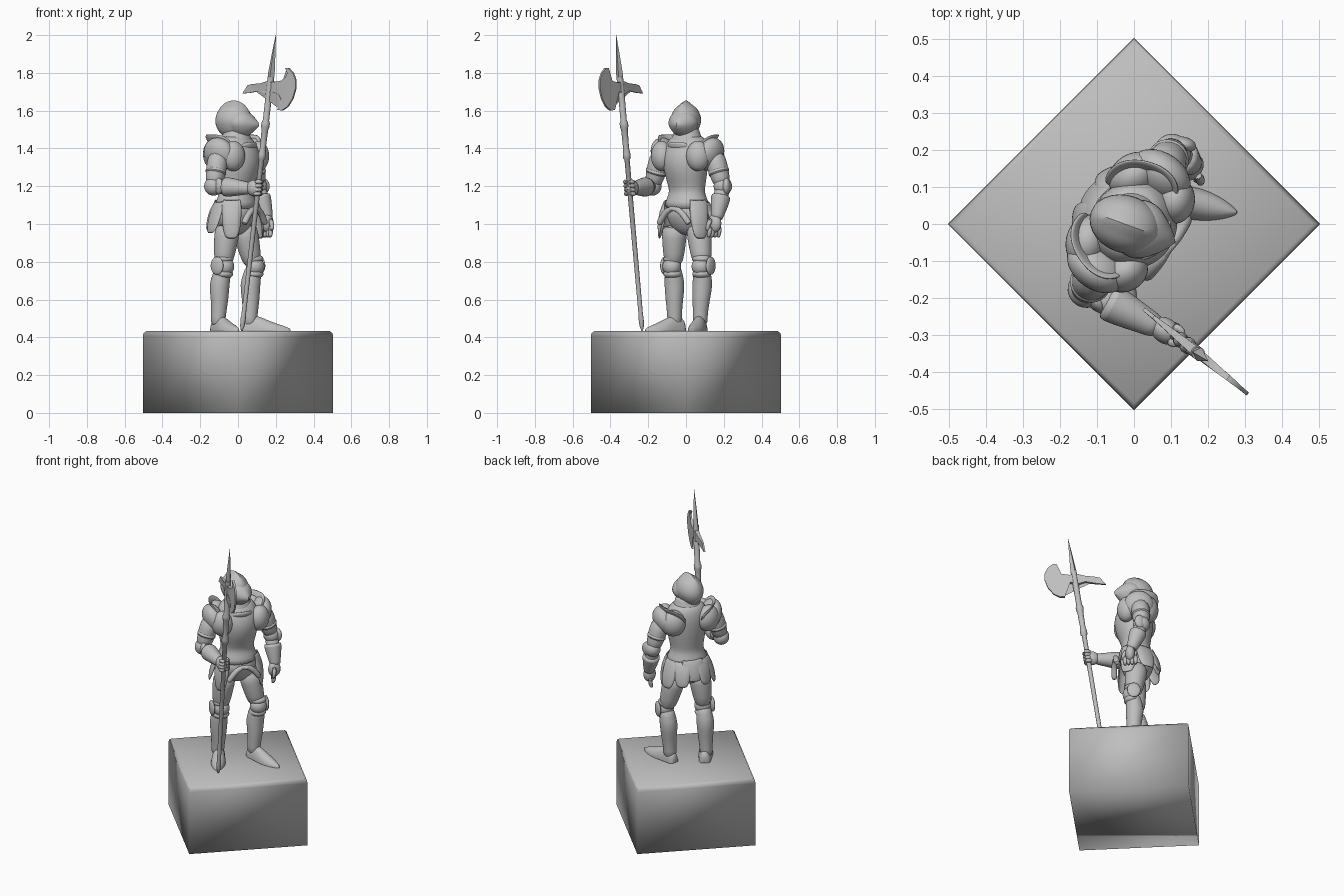
import bpy, bmesh, math
from mathutils import Vector, Matrix

if "Cube" in bpy.data.objects:
    bpy.data.objects.remove(bpy.data.objects["Cube"], do_unlink=True)

STEEL = bpy.data.materials.new("grey_steel")
STEEL.use_nodes = True
STEEL.diffuse_color = (0.52, 0.52, 0.52, 1)
STEEL.node_tree.nodes["Principled BSDF"].inputs["Base Color"].default_value = (0.52, 0.52, 0.52, 1)

YAW = math.radians(-35)
TURN = Matrix.Rotation(YAW, 3, 'Z')
MID = Vector((-0.01, 0.005, 0))


def body(f, l, z):
    """Forward, left, up of the figure to world."""
    return MID + TURN @ Vector((f, l, z))


def finish(name, bm, smooth=0, angle=40, thick=0):
    bmesh.ops.recalc_face_normals(bm, faces=bm.faces)
    me = bpy.data.meshes.new(name)
    bm.to_mesh(me)
    bm.free()
    ob = bpy.data.objects.new(name, me)
    bpy.context.collection.objects.link(ob)
    me.materials.append(STEEL)
    bpy.ops.object.select_all(action='DESELECT')
    ob.select_set(True)
    bpy.context.view_layer.objects.active = ob
    bpy.ops.object.shade_smooth_by_angle(angle=math.radians(angle))
    if thick:
        m = ob.modifiers.new("thickness", 'SOLIDIFY')
        m.thickness, m.offset = thick, 0
    if smooth:
        m = ob.modifiers.new("smooth", 'SUBSURF')
        m.levels = m.render_levels = smooth


def loft(name, rings, closed=True, **kw):
    bm = bmesh.new()
    rows = [[bm.verts.new(p) for p in r] for r in rings]
    n = len(rows[0])
    for a, b in zip(rows, rows[1:]):
        for i in range(n if closed else n - 1):
            j = (i + 1) % n
            bm.faces.new((a[i], a[j], b[j], b[i]))
    if closed:
        bm.faces.new(rows[0])
        bm.faces.new(rows[-1])
    finish(name, bm, **kw)


def limb(name, path, n=14, smooth=1, **kw):
    """Round tube through (point, radius) pairs."""
    pts = [Vector(p) for p, r in path]
    rings = []
    for i, (p, r) in enumerate(path):
        d = (pts[min(i + 1, len(pts) - 1)] - pts[max(i - 1, 0)]).normalized()
        side = d.cross(Vector((0.31, 0.95, 0.05))).normalized()
        up = side.cross(d)
        rings.append([pts[i] + r * (math.cos(t) * side + math.sin(t) * up)
                      for t in (math.tau * k / n for k in range(n))])
    loft(name, rings, smooth=smooth, **kw)


def oval_stack(name, sections, n=28):
    """Horizontal ovals given as height, forward shift, depth, width."""
    loft(name, [[body(s + rf * math.cos(t), rl * math.sin(t), z)
                 for t in (math.tau * k / n for k in range(n))]
                for z, s, rf, rl in sections], smooth=1)


def dome(name, c, radii, yaw=YAW, tilt=0, shape=None):
    bm = bmesh.new()
    bmesh.ops.create_uvsphere(bm, u_segments=28, v_segments=18, radius=1)
    m = Matrix.Rotation(yaw, 3, 'Z') @ Matrix.Rotation(tilt, 3, 'X')
    for v in bm.verts:
        p = shape(v.co.copy()) if shape else v.co
        v.co = Vector(c) + m @ Vector(a * b for a, b in zip(p, radii))
    finish(name, bm)


def plate(name, mid, half, rows, n=16, thick=0.008):
    """Curved plate around the body axis, rounded off at its far edge."""
    z0, f0, l0 = rows[0]
    rings = []
    for z, rf, rl in rows:
        ring = []
        for k in range(n + 1):
            s = 2 * k / n - 1
            w = 1 - 0.75 * abs(s) ** 4
            t = math.radians(mid + half * s)
            ring.append(body((f0 + (rf - f0) * w) * math.cos(t),
                             (l0 + (rl - l0) * w) * math.sin(t), z0 + (z - z0) * w))
        rings.append(ring)
    loft(name, rings, closed=False, thick=thick, smooth=1)


# Pedestal: closed block turned on its corner, softly rounded on top
loft("pedestal", [[(r * x, r * y, z) for x, y in ((1, 0), (0, 1), (-1, 0), (0, -1))]
                  for r, z in ((.504, 0), (.504, .405), (.5, .422), (.484, .434))], angle=100)

# Torso armour
oval_stack("cuirass", [(1.07, 0, .115, .132), (1.12, 0, .102, .12), (1.16, 0, .085, .1),
                       (1.19, 0, .085, .1), (1.26, .01, .108, .115), (1.34, .014, .12, .125),
                       (1.41, .003, .108, .125), (1.45, -.005, .085, .1), (1.47, -.005, .07, .08)])
oval_stack("gorget", [(1.42, 0, .1, .105), (1.45, 0, .08, .083), (1.49, 0, .066, .066), (1.51, 0, .066, .066)])
oval_stack("pelvis", [(.94, -.01, .03, .04), (.97, -.01, .07, .085), (1.03, -.01, .1, .12), (1.11, 0, .105, .125)])
plate("breast_neck_rim", 0, 45, [(1.4, .105, .1), (1.425, .112, .1), (1.435, .105, .095)])

# Skirt: arched front roll and plates hanging from the waist
limb("front_skirt_arch", [(body(.125 - .6 * l * l, l, 1.085 - 9 * l * l), .018)
                          for l in (-.1, -.08, -.05, -.02, .02, .05, .08, .1)], n=10)
for side, s in (("left", 1), ("right", -1)):
    plate(side + "_front_tasset", 64 * s, 25, [(1.13, .104, .12), (1.06, .135, .15), (.99, .148, .156), (.92, .145, .15)])
    plate(side + "_hip_tasset", 112 * s, 25, [(1.12, .104, .12), (1.06, .135, .15), (1, .155, .165), (.95, .16, .168)])
    plate(side + "_rear_tasset", 150 * s, 22, [(1.12, .104, .12), (1.07, .135, .145), (1.02, .15, .155), (.97, .155, .16)])
plate("rear_fauld", 180, 30, [(1.13, .104, .12), (1.07, .132, .14), (1.0, .145, .15)])


# Helmet: keeled skull with a pointed visor
def skull(p):
    p.z += 0.16 * max(0, 1 - abs(p.y) * 2.6) * max(0, p.z)
    p.y *= 1 + 0.2 * min(0, p.z)
    return p


def beak(p):
    k = max(0, p.x)
    p.x += 0.42 * k * k * max(0, 1 - abs(p.y) * 1.3) * max(0, 1 - abs(p.z + .1) * 1.2)
    p.y *= 1 + 0.25 * min(0, p.z)
    return p


HEAD = math.radians(-20)
c = body(0, -.01, 1.545)
fwd = Vector((math.cos(HEAD), math.sin(HEAD), 0))
dome("helmet_skull", c - 0.008 * fwd, (.099, .078, .094), HEAD, shape=skull)
dome("helmet_visor", c + 0.032 * fwd - Vector((0, 0, .014)), (.076, .08, .074), HEAD, shape=beak)

# Shoulders
for side, s in (("left", 1), ("right", -1)):
    dome(side + "_pauldron", body(-.005, .148 * s, 1.37), (.09, .06, .09), tilt=-.35 * s)
    dome(side + "_front_pauldron", body(.065, .118 * s, 1.36), (.054, .064, .08), YAW + .5 * s)
    dome(side + "_rear_pauldron", body(-.065, .11 * s, 1.37), (.058, .074, .082), YAW - .4 * s)
    plate(side + "_shoulder_flange", 108 * s, 50, [(1.385, .118, .125), (1.415, .13, .14), (1.445, .146, .156), (1.475, .164, .172)], thick=.01)

# Arms: shoulder, elbow, wrist
arms = {"right": ((-.1, -.13, 1.38), (-.13, -.178, 1.2), (.05, -.272, 1.19), -1),
        "left": ((.075, .145, 1.38), (.105, .195, 1.2), (.152, .165, 1.04), 1)}
for side, (sh, el, wr, s) in arms.items():
    sh, el, wr = Vector(sh), Vector(el), Vector(wr)
    limb(side + "_upper_arm", [(sh, .055), (sh.lerp(el, .4), .058), (sh.lerp(el, .75), .051), (el, .043)])
    a, d = sh.lerp(el, .55), (el - sh) * .1
    limb(side + "_arm_lame", [(a - d, .055), (a + d * .6, .06), (a + d, .053)])
    dome(side + "_elbow_cop", el, (.05, .048, .05))
    dome(side + "_elbow_wing", el + Vector((.028, -.03 if s < 0 else .02, 0)), (.035, .021, .043), YAW + .4 * s)
    limb(side + "_forearm", [(el, .04), (el.lerp(wr, .4), .044), (wr, .03)])
    limb(side + "_gauntlet_cuff", [(el.lerp(wr, .3), .048), (el.lerp(wr, .36), .056), (el.lerp(wr, .7), .045),
                                   (wr, .034), (wr + (wr - el) * .1, .031)])


# Halberd
def shaft(z):
    t = (z - .435) / 1.565
    return Vector((.02 + .18 * t, -.232 - .138 * t, z))


limb("halberd_shaft", [(shaft(z), r) for z, r in (
    (.435, .004), (.46, .012), (.5, .014), (.52, .012), (1.34, .014), (1.35, .021), (1.37, .021),
    (1.4, .016), (1.5, .018), (1.515, .023), (1.535, .023), (1.55, .017), (1.78, .018))], n=12, smooth=0)
limb("halberd_spike", [(shaft(z), r) for z, r in ((1.76, .015), (1.79, .019), (1.9, .01), (2, .001))], n=4, smooth=0, angle=60)

# Blade outline: back spike, lower horn, cutting edge, upper horn
outline = [(-.02, .03), (-.06, .018), (-.12, .012), (-.15, .005), (-.178, -.04), (-.13, -.035), (-.06, -.022),
           (-.02, -.035), (.03, -.025), (.07, -.035), (.09, -.06), (.09, -.09), (.075, -.12), (.105, -.122),
           (.14, -.1), (.168, -.055), (.18, 0), (.172, .045), (.15, .08), (.115, .105), (.095, .105),
           (.113, .08), (.105, .055), (.075, .035), (.03, .025)]
u = Vector((.77, -.63, -.03)).normalized()
up = (shaft(2) - shaft(1)).normalized()
across = u.cross(up).normalized()
bm = bmesh.new()
faces = []
for s in (-1, 1):
    faces.append([bm.verts.new(shaft(1.725) + u * a + up * b + across * s * max(.005, .014 - .06 * abs(a)))
                  for a, b in outline])
    bm.faces.new(faces[-1])
for i in range(len(outline)):
    bm.faces.new((faces[0][i], faces[0][i - 1], faces[1][i - 1], faces[1][i]))
bmesh.ops.triangulate(bm, faces=[f for f in bm.faces if len(f.verts) > 4])
finish("halberd_blade", bm)

# Hands: right fist wraps the shaft, left hangs open
dome("right_hand", shaft(1.19) + Vector((-.022, .01, 0)), (.045, .034, .043))
for k in range(4):
    o = shaft(1.16 + .021 * k)
    arc = [o + .024 * Vector((math.cos(t), math.sin(t), 0)) for t in (-2.6, -1.7, -.8, .1, 1, 1.9)]
    limb("right_finger", [(p, .013) for p in arc], n=8)
dome("left_hand", (.157, .152, 1.005), (.028, .038, .05))
for k in range(4):
    a = Vector((.172 - .013 * k, .128 + .017 * k, .99))
    limb("left_finger", [(a, .014), (a + Vector((.004, -.004, -.035)), .014),
                         (a + Vector((-.006, -.01, -.064)), .011)], n=8)
limb("left_thumb", [((.17, .135, 1.03), .015), ((.182, .116, .995), .014), ((.178, .11, .96), .01)], n=8)

# Legs: hip, knee, ankle, heel, toe
legs = {"right": ((-.053, -.06, 1.0), (-.08, -.067, .775), (-.105, -.06, .5), (-.122, -.02), (.003, -.217), -1),
        "left": ((.03, .065, 1.0), (.08, .087, .775), (.063, .075, .5), (.03, .083), (.28, .03), 1)}
front = TURN @ Vector((1, 0, 0))
outer = TURN @ Vector((0, 1, 0))
for side, (hip, kn, an, heel, toe, s) in legs.items():
    hip, kn, an = Vector(hip), Vector(kn), Vector(an)
    calf = kn.lerp(an, .35) + Vector((-.012, .005, 0))
    limb(side + "_thigh", [(hip, .07), (hip.lerp(kn, .3), .068), (hip.lerp(kn, .7), .058), (kn, .047)])
    limb(side + "_greave", [(kn, .044), (kn.lerp(an, .15), .048), (calf, .057), (kn.lerp(an, .65), .047),
                            (an, .038), (an - Vector((0, 0, .04)), .042)])
    dome(side + "_knee_cop", kn + front * .014, (.048, .05, .05))
    for dz in (-.04, .04):
        dome(side + "_knee_lame", kn + front * .008 + Vector((0, 0, dz)), (.047, .05, .026))
    dome(side + "_knee_wing", kn + outer * .054 * s + Vector((0, 0, .004)), (.04, .014, .048))
    # Pointed sabaton as half-round sections
    heel, toe = Vector((*heel, .432)), Vector((*toe, .432))
    d = toe - heel
    w = Vector((-d.y, d.x, 0)).normalized()
    rings = []
    for t, wide, tall in ((-.06, .02, .04), (0, .036, .075), (.2, .038, .09), (.38, .044, .075),
                          (.58, .046, .052), (.78, .034, .035), (.92, .018, .022), (1, .004, .012)):
        rings.append([heel + d * t + w * wide * math.cos(q) + Vector((0, 0, tall * max(0, math.sin(q))))
                      for q in (math.tau * k / 16 for k in range(16))])
    loft(side + "_sabaton", rings, smooth=1)
